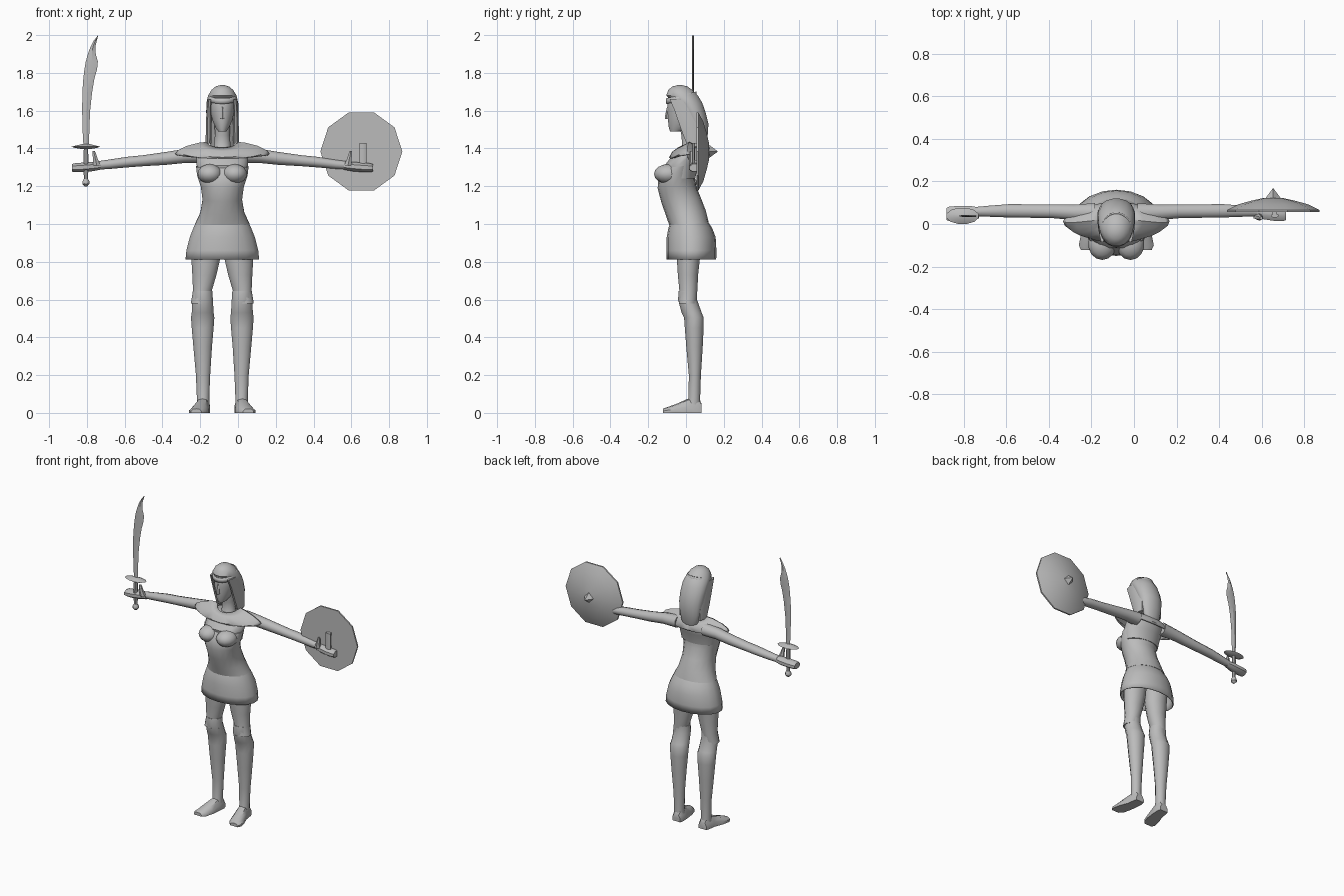
import bpy, bmesh, math
from mathutils import Vector

CX = -0.083  # symmetry plane of the figure
grey = bpy.data.materials.new("plain grey")
grey.diffuse_color = (0.5, 0.5, 0.5, 1)


def finish(name, bm, angle=40, thick=0):
    bmesh.ops.recalc_face_normals(bm, faces=bm.faces)
    me = bpy.data.meshes.new(name)
    bm.to_mesh(me)
    bm.free()
    ob = bpy.data.objects.new(name, me)
    bpy.context.collection.objects.link(ob)
    me.materials.append(grey)
    bpy.ops.object.select_all(action='DESELECT')
    ob.select_set(True)
    bpy.context.view_layer.objects.active = ob
    bpy.ops.object.shade_smooth_by_angle(angle=math.radians(angle))
    if thick:
        m = ob.modifiers.new("thickness", 'SOLIDIFY')
        m.thickness = thick
    return ob


def skin(name, loops, caps=(True, True), **kw):
    """Bridge equal-length point loops into a tube."""
    bm = bmesh.new()
    vs = [[bm.verts.new(p) for p in loop] for loop in loops]
    n = len(vs[0])
    for a, b in zip(vs, vs[1:]):
        for i in range(n):
            j = (i + 1) % n
            bm.faces.new((a[i], a[j], b[j], b[i]))
    if caps[0]:
        bm.faces.new(vs[0])
    if caps[1]:
        bm.faces.new(vs[-1])
    return finish(name, bm, **kw)


def ring(c, u, v, n, tilt=0):
    out = []
    for i in range(n):
        a = 2 * math.pi * (i + 0.5) / n
        d = Vector(u) * math.cos(a) + Vector(v) * math.sin(a)
        out.append(Vector(c) + d + Vector((0, 0, tilt * d.y)))
    return out


def upright(name, rows, n=16, tilt=0, **kw):
    """Rows: x, z, half width, y front, y back."""
    return skin(name, [ring((x, (f + b) / 2, z), (w, 0, 0), (0, (b - f) / 2, 0), n, tilt)
                       for x, z, w, f, b in rows], **kw)


def centred(name, rows, **kw):
    return upright(name, [(CX,) + r for r in rows], **kw)


def ball(name, c, s, seg=14):
    bm = bmesh.new()
    bmesh.ops.create_uvsphere(bm, u_segments=seg, v_segments=8, radius=1)
    for v in bm.verts:
        v.co = Vector((v.co.x * s[0], v.co.y * s[1], v.co.z * s[2])) + Vector(c)
    return finish(name, bm)


# Head, neck and nose
centred("head", [(1.49, .022, -.085, -.03), (1.51, .036, -.092, .02), (1.55, .054, -.097, .06),
                 (1.60, .066, -.099, .07), (1.66, .068, -.100, .06), (1.70, .055, -.08, .04)])
centred("neck", [(1.36, .06, -.05, .06), (1.41, .045, -.02, .055), (1.47, .04, -.025, .05),
                 (1.54, .042, -.04, .05)])
upright("nose", [(CX, 1.555, .013, -.112, -.08), (CX, 1.565, .012, -.112, -.08),
                 (CX, 1.62, .006, -.101, -.08)], n=6)

# Hair: slanted cap flowing to the back, side locks and brow band
centred("hair", [(1.36, .035, .06, .09), (1.40, .06, .05, .105), (1.46, .075, .03, .115),
                 (1.53, .083, .005, .12), (1.59, .087, -.025, .105), (1.64, .086, -.06, .088),
                 (1.68, .077, -.106, .065), (1.71, .058, -.095, .035), (1.728, .036, -.072, .008),
                 (1.735, .012, -.045, -.02)])
for s in (-1, 1):
    upright("side_lock", [(CX + s * .073, 1.425, .016, .0, .08), (CX + s * .072, 1.50, .017, -.03, .08),
                          (CX + s * .071, 1.60, .014, -.065, .05),
                          (CX + s * .066, 1.66, .014, -.09, .03)], n=8)
skin("brow_band", [ring((CX, -.025, z), (w, 0, 0), (0, d, 0), 20, .22)
                   for z, w, d in ((1.655, .078, .083), (1.683, .073, .081))],
     caps=(False, False), thick=.008)

# Upper chest, bust and bodice
centred("upper_chest", [(1.24, .125, -.10, .05), (1.31, .138, -.115, .065), (1.36, .14, -.075, .085),
                        (1.40, .09, -.035, .08)])
centred("bodice", [(1.0, .146, -.087, .12), (1.06, .118, -.108, .105), (1.13, .106, -.132, .078),
                   (1.20, .116, -.15, .05), (1.26, .136, -.145, .045), (1.305, .141, -.115, .052)],
        n=18, tilt=.1)
for s in (-1, 1):
    ball("bust_cup", (CX + s * .066, -.095, 1.265), (.066, .074, .052))

# Skirt, open underneath
centred("skirt", [(.812, .198, -.102, .16), (.86, .193, -.102, .161), (.93, .175, -.102, .157),
                  (.98, .155, -.093, .138), (1.01, .14, -.083, .118)],
        n=18, caps=(False, True), thick=.006)

# Shoulder cape: ends droop over the arms, front and back dip lower
loops = []
for rx, ry, cy, z, dip in ((.078, .062, .02, 1.435, .03), (.125, .085, .014, 1.43, .045),
                           (.19, .098, .008, 1.413, .06), (.235, .09, .008, 1.39, .045),
                           (.25, .078, .012, 1.372, .025)):
    loops.append([(CX + rx * math.cos(t), cy + ry * math.sin(t), z - dip * abs(math.sin(t)))
                  for t in (2 * math.pi * i / 24 for i in range(24))])
skin("shoulder_cape", loops, caps=(False, False), thick=.008)

for s in (-1, 1):
    # Leg with flared knee boot
    def lx(d):
        return CX + s * d
    upright("thigh", [(lx(.10), .58, .05, -.04, .055), (lx(.12), .58, .048, -.04, .055),
                      (lx(.105), .65, .052, -.037, .062), (lx(.095), .73, .066, -.045, .066),
                      (lx(.088), .81, .078, -.05, .075), (lx(.085), .93, .08, -.06, .09)], n=12)
    upright("boot_shaft", [(lx(.102), .03, .034, .0, .078), (lx(.102), .08, .034, .012, .076),
                           (lx(.102), .20, .039, .014, .08), (lx(.104), .35, .051, .0, .09),
                           (lx(.104), .45, .06, -.008, .095), (lx(.104), .505, .064, -.012, .095),
                           (lx(.104), .53, .06, -.025, .085), (lx(.104), .60, .056, -.044, .06),
                           (lx(.104), .645, .053, -.04, .06)], n=12)
    foot = []
    for y, d, w, h in ((.082, .10, .03, .05), (.06, .10, .036, .085), (.01, .105, .038, .075),
                       (-.05, .12, .046, .048), (-.10, .132, .044, .03), (-.122, .138, .028, .022)):
        foot.append([(lx(d + w * a), y, h * b) for a, b in
                     ((-1, 0), (1, 0), (1, .45), (.6, .9), (0, 1), (-.6, .9), (-1, .45))])
    skin("boot_foot", foot)

    # Arm, hand and thumb
    arm = ((.10, .05, 1.365, .05, .042), (.20, .055, 1.36, .038, .037), (.30, .06, 1.347, .034, .034),
           (.42, .061, 1.335, .033, .029), (.50, .062, 1.328, .033, .028), (.60, .06, 1.316, .027, .025),
           (.66, .058, 1.31, .023, .022))
    skin("arm", [ring((lx(d), y, z), (0, a, 0), (0, 0, b), 10) for d, y, z, a, b in arm])
    hand = ((.645, .056, 1.308, .024, .022), (.69, .054, 1.304, .034, .027), (.74, .05, 1.30, .038, .027),
            (.785, .048, 1.298, .036, .025), (.797, .047, 1.297, .031, .021))
    skin("hand", [ring((lx(d), y, z), (0, a, 0), (0, 0, b), 8) for d, y, z, a, b in hand])
    upright("thumb", [(lx(.665), 1.31, .024, .018, .055), (lx(.672), 1.345, .014, .016, .044),
                      (lx(.678), 1.37, .011, .018, .04), (lx(.68), 1.386, .007, .02, .035)], n=6)

# Sword: hilt, oval guard, curved blade
SX, SY = -.805, .038


def turned(name, rows, n=8, flat=1):
    return skin(name, [ring((SX, SY, z), (r, 0, 0), (0, r * flat, 0), n) for z, r in rows])


turned("sword_grip", [(1.225, .011), (1.31, .015), (1.41, .012)])
turned("sword_pommel", [(1.198, .006), (1.212, .02), (1.226, .02), (1.242, .01)])
turned("sword_guard", [(1.396, .02), (1.403, .06), (1.409, .078), (1.414, .06), (1.424, .018)],
       n=12, flat=.5)
blade = ((1.41, -.818, -.789), (1.50, -.823, -.787), (1.60, -.825, -.783), (1.70, -.824, -.772),
         (1.77, -.819, -.760), (1.82, -.813, -.746), (1.86, -.806, -.742), (1.90, -.795, -.753),
         (1.94, -.780, -.755), (1.97, -.764, -.748), (1.998, -.742, -.740))
skin("sword_blade", [[(a, SY, z), ((a + b) / 2, SY - .005, z), (b, SY, z), ((a + b) / 2, SY + .005, z)]
                     for z, a, b in blade], angle=20)

# Round shield: ten sides, flat inner face, domed outside with a spike
HX, HZ = .653, 1.384


def disc(name, rows, n, turn=0.0, **kw):
    return skin(name, [[(HX + r * math.cos(t), y, HZ + r * math.sin(t))
                        for t in (2 * math.pi * i / n + turn for i in range(n))]
                       for y, r in rows], **kw)


disc("shield", [(.056, .217), (.066, .217), (.092, .165), (.11, .10), (.122, .045), (.124, .01)], 10, angle=30)
disc("shield_spike", [(.118, .038), (.168, .001)], 4)
upright("shield_handle", [(.661, 1.32, .02, .03, .048), (.661, 1.43, .02, .03, .048)], n=8)
for z in (1.33, 1.42):
    upright("handle_post", [(.661, z - .009, .014, .035, .07), (.661, z + .009, .014, .035, .07)], n=4)
